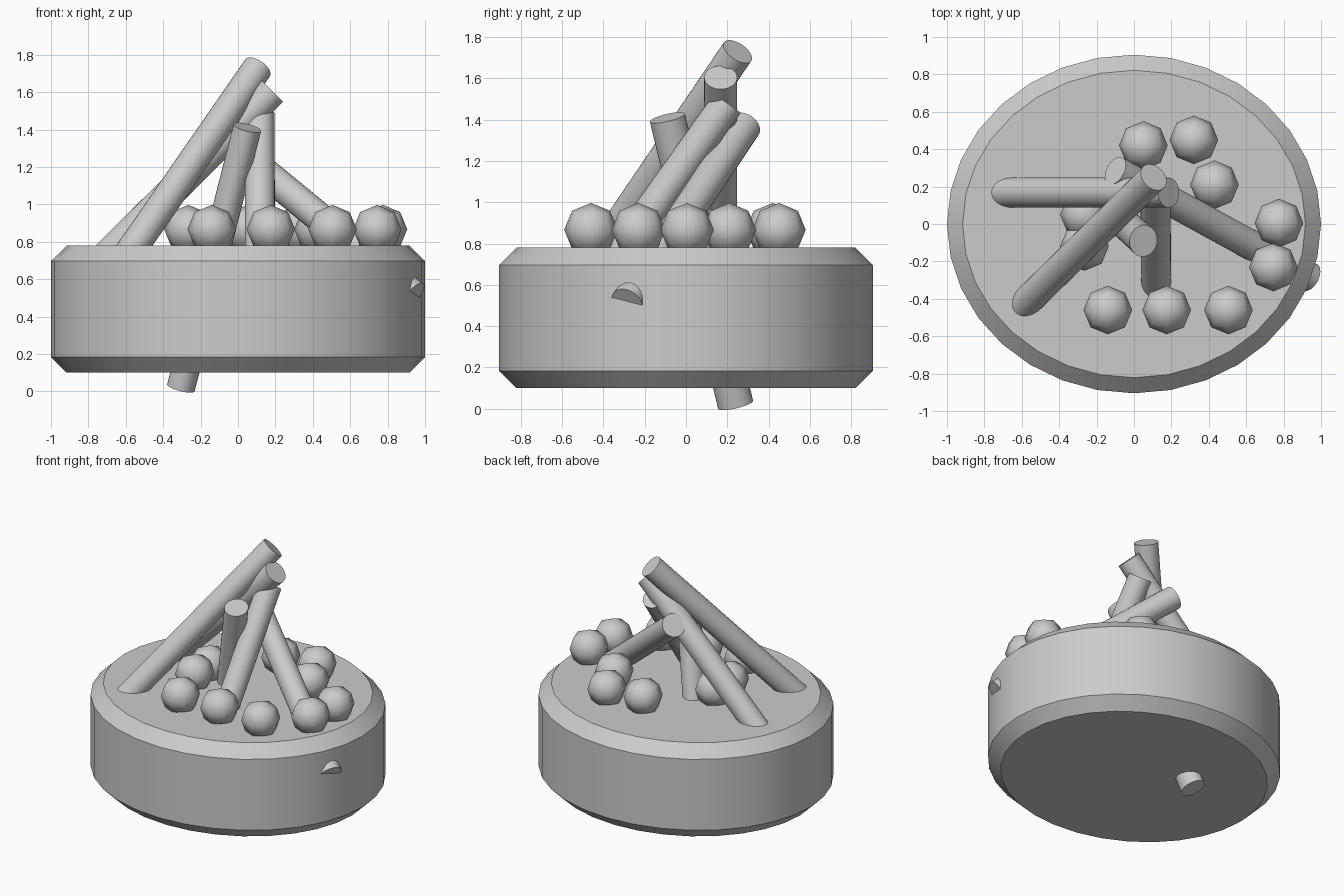
import bpy, bmesh
from mathutils import Vector

cube = bpy.data.objects.get("Cube")
if cube:
    bpy.data.objects.remove(cube, do_unlink=True)

grey = bpy.data.materials.new("plain_grey")
grey.use_nodes = True
colour = (0.6, 0.6, 0.6, 1)
grey.diffuse_color = colour
grey.node_tree.nodes["Principled BSDF"].inputs["Base Color"].default_value = colour


def add_object(name, bm, angle):
    """Turn a bmesh into a grey object, smooth below the given angle."""
    bmesh.ops.recalc_face_normals(bm, faces=bm.faces)
    mesh = bpy.data.meshes.new(name)
    bm.to_mesh(mesh)
    bm.free()
    mesh.materials.append(grey)
    obj = bpy.data.objects.new(name, mesh)
    bpy.context.collection.objects.link(obj)
    bpy.ops.object.select_all(action='DESELECT')
    obj.select_set(True)
    bpy.context.view_layer.objects.active = obj
    bpy.ops.object.shade_smooth_by_angle(angle=angle)
    return obj


def add_log(name, top, bottom, rx=0.08, ry=0.08):
    """Straight round log between two end centres."""
    top, bottom = Vector(top), Vector(bottom)
    axis = top - bottom
    bm = bmesh.new()
    bmesh.ops.create_cone(bm, cap_ends=True, segments=32, radius1=1, radius2=1,
                          depth=axis.length)
    bmesh.ops.scale(bm, vec=(rx, ry, 1), verts=bm.verts)
    obj = add_object(name, bm, 0.6)
    obj.rotation_euler = Vector((0, 0, 1)).rotation_difference(axis).to_euler()
    obj.location = (top + bottom) / 2


def add_stone(name, x, y):
    """Faceted ball: a cube split once and pushed out to a sphere."""
    bm = bmesh.new()
    bmesh.ops.create_cube(bm, size=2)
    bmesh.ops.subdivide_edges(bm, edges=bm.edges, cuts=1, use_grid_fill=True)
    for v in bm.verts:
        v.co = v.co.normalized() * 0.13
    obj = add_object(name, bm, 3.1)
    obj.location = (x, y, 0.867)


# Oval base with chamfered rims
bm = bmesh.new()
bmesh.ops.create_cone(bm, cap_ends=True, segments=32, radius1=1, radius2=1, depth=0.68)
bmesh.ops.scale(bm, vec=(1, 0.905, 1), verts=bm.verts)
rims = [e for e in bm.edges if abs(e.verts[0].co.z - e.verts[1].co.z) < 0.01]
bmesh.ops.bevel(bm, geom=rims, offset=0.083, segments=1, affect='EDGES')
base = add_object("oval_base", bm, 0.5)
base.location.z = 0.44

# Leaning logs
add_log("long_log", (0.105, 0.25, 1.73), (-0.63, -0.47, 0.67))
add_log("left_log", (0.185, 0.168, 1.605), (-0.86, 0.168, 0.57))
add_log("front_log", (0.115, 0.20, 1.48), (0.12, -0.64, 0.30))
add_log("upright_log", (0.05, -0.09, 1.41), (-0.305, 0.24, 0.02), 0.076, 0.087)
add_log("right_log", (-0.10, 0.285, 1.37), (0.94, -0.285, 0.515))

# Ring of stones
stones = [(0.05, 0.42), (0.32, 0.45), (0.43, 0.21), (0.775, 0.005), (0.745, -0.23),
          (0.505, -0.46), (0.175, -0.46), (-0.14, -0.46), (-0.265, 0.05), (-0.265, -0.12)]
for i, (x, y) in enumerate(stones):
    add_stone(f"stone_{i + 1}", x, y)
